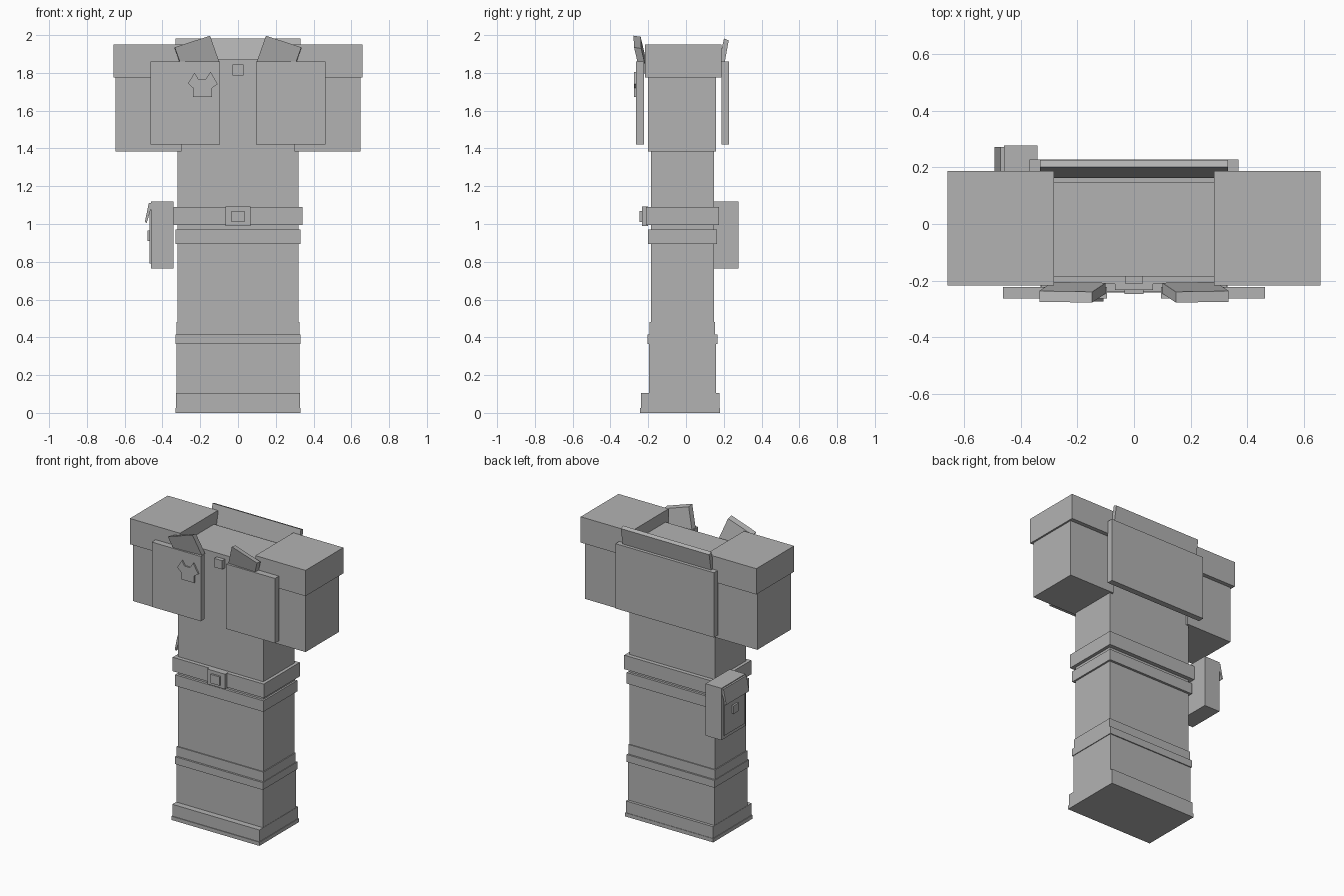
import bpy

cube = bpy.data.objects.get("Cube")
if cube:
    bpy.data.objects.remove(cube, do_unlink=True)

# Single plain grey
grey = bpy.data.materials.new("plain_grey")
grey.use_nodes = True
colour = (0.45, 0.45, 0.45, 1)
grey.diffuse_color = colour
grey.node_tree.nodes["Principled BSDF"].inputs["Base Color"].default_value = colour


def loft(name, ring_a, ring_b):
    """Solid between two matching rings of points."""
    n = len(ring_a)
    faces = [tuple(range(n))[::-1], tuple(range(n, 2 * n))]
    faces += [(i, (i + 1) % n, (i + 1) % n + n, i + n) for i in range(n)]
    mesh = bpy.data.meshes.new(name)
    mesh.from_pydata(list(ring_a) + list(ring_b), [], faces)
    mesh.materials.append(grey)
    obj = bpy.data.objects.new(name, mesh)
    bpy.context.collection.objects.link(obj)
    # Make normals point outward
    import bmesh
    bm = bmesh.new()
    bm.from_mesh(mesh)
    bmesh.ops.recalc_face_normals(bm, faces=bm.faces)
    bm.to_mesh(mesh)
    bm.free()
    return obj


def box(name, x, y, z):
    ring = [(x[0], y[0]), (x[1], y[0]), (x[1], y[1]), (x[0], y[1])]
    return loft(name, [(a, b, z[0]) for a, b in ring], [(a, b, z[1]) for a, b in ring])


def side_profile(name, x, yz):
    """Extrude a y-z outline along x."""
    return loft(name, [(x[0], a, b) for a, b in yz], [(x[1], a, b) for a, b in yz])


# Body, belt, trouser and boot bands: half width, y range, z range
for name, w, y, z in [
    ("torso_and_trousers", 0.32, (-0.185, 0.147), (0.40, 1.872)),
    ("belt", 0.342, (-0.212, 0.175), (0.995, 1.09)),
    ("jacket_hem", 0.332, (-0.202, 0.163), (0.895, 0.97)),
    ("trouser_cuff", 0.326, (-0.192, 0.154), (0.40, 0.48)),
    ("boot_shaft", 0.325, (-0.197, 0.159), (0.08, 0.40)),
    ("boot_collar", 0.33, (-0.205, 0.166), (0.365, 0.415)),
    ("boot_foot", 0.327, (-0.238, 0.178), (0.02, 0.105)),
    ("boot_sole", 0.331, (-0.243, 0.181), (0.0, 0.025)),
]:
    box(name, (-w, w), y, z)

# Sleeves, shoulder caps, chest panels and collar flaps on both sides
for side, s in (("left", 1), ("right", -1)):
    box(side + "_sleeve", sorted((s * 0.30, s * 0.648)), (-0.20, 0.16), (1.385, 1.80))
    box(side + "_shoulder_cap", sorted((s * 0.283, s * 0.66)), (-0.218, 0.188), (1.775, 1.95))
    box(side + "_chest_panel", sorted((s * 0.095, s * 0.463)), (-0.264, -0.222), (1.42, 1.86))
    # Flap leans forward at its top edge
    front = [(0.335, -0.275, 1.935), (0.148, -0.278, 1.997),
             (0.10, -0.246, 1.86), (0.287, -0.243, 1.80)]
    loft(side + "_collar_flap", [(s * a, b, c) for a, b, c in front],
         [(s * a, b + 0.038, c - 0.006) for a, b, c in front])

# Back panel and the collar leaning outward above it
box("back_panel", (-0.37, 0.37), (0.187, 0.228), (1.42, 1.86))
side_profile("back_collar", (-0.332, 0.332),
             [(0.163, 1.81), (0.195, 1.80), (0.226, 1.972), (0.201, 1.982)])

# Front button and buckle
box("collar_button", (-0.03, 0.03), (-0.212, -0.18), (1.785, 1.845))
box("buckle_plate", (-0.067, 0.067), (-0.234, -0.20), (0.99, 1.092))
box("buckle_stud", (-0.034, 0.034), (-0.247, -0.23), (1.01, 1.07))

# Small garment-shaped badge on the right chest panel
badge = [(-0.265, 1.745), (-0.23, 1.80), (-0.21, 1.768), (-0.17, 1.768), (-0.145, 1.805),
         (-0.107, 1.74), (-0.138, 1.72), (-0.138, 1.672), (-0.238, 1.672), (-0.238, 1.72)]
loft("chest_badge", [(x, -0.274, z) for x, z in badge], [(x, -0.262, z) for x, z in badge])

# Hip pouch with front plate, slanted flap and stud
box("pouch", (-0.46, -0.342), (0.02, 0.277), (0.765, 1.118))
box("pouch_plate", (-0.468, -0.458), (0.04, 0.257), (0.79, 1.10))
flap = [(-0.458, 1.112), (-0.472, 1.112), (-0.493, 1.012), (-0.483, 1.006), (-0.458, 1.09)]
loft("pouch_flap", [(x, 0.025, z) for x, z in flap], [(x, 0.272, z) for x, z in flap])
box("pouch_stud", (-0.48, -0.465), (0.12, 0.175), (0.91, 0.965))
